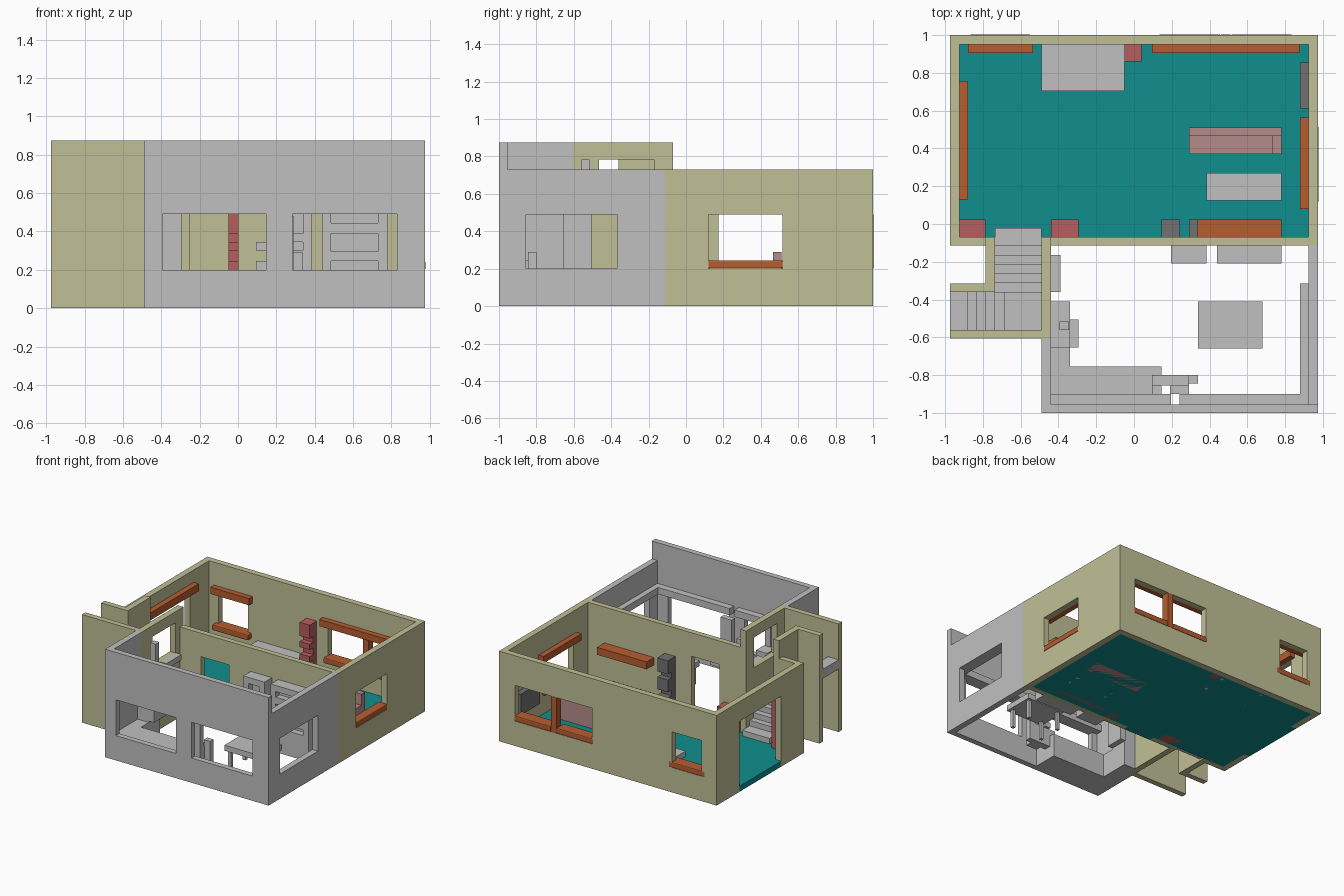
import bpy, bmesh

if "Cube" in bpy.data.objects:
    bpy.data.objects.remove(bpy.data.objects["Cube"], do_unlink=True)


def material(name, r, g, b):
    m = bpy.data.materials.new(name)
    m.use_nodes = True
    m.diffuse_color = (r, g, b, 1)
    bsdf = next(n for n in m.node_tree.nodes if n.type == 'BSDF_PRINCIPLED')
    bsdf.inputs["Base Color"].default_value = (r, g, b, 1)
    return m


GREY = material("light grey", 0.53, 0.53, 0.53)
KHAKI = material("khaki", 0.53, 0.53, 0.31)
TEAL = material("teal", 0.005, 0.27, 0.27)
ORANGE = material("orange", 0.47, 0.11, 0.03)
RED = material("red", 0.47, 0.11, 0.11)
PINK = material("dusty pink", 0.47, 0.26, 0.26)
DARK = material("dark grey", 0.165, 0.165, 0.165)


def part(name, mat, *boxes):
    """One object from boxes given as (x0, x1, y0, y1, z0, z1)."""
    bm = bmesh.new()
    for x0, x1, y0, y1, z0, z1 in boxes:
        for v in bmesh.ops.create_cube(bm, size=1)["verts"]:
            v.co = (x1 if v.co.x > 0 else x0,
                    y1 if v.co.y > 0 else y0,
                    z1 if v.co.z > 0 else z0)
    me = bpy.data.meshes.new(name)
    bm.to_mesh(me)
    bm.free()
    me.materials.append(mat)
    ob = bpy.data.objects.new(name, me)
    bpy.context.collection.objects.link(ob)
    return ob


def wall(name, mat, axis, side, span, height, holes=()):
    """Wall along an axis, side = its two faces, holes = (from, to, bottom, top)."""
    runs, pos = [], span[0]
    for a, b, z0, z1 in sorted(holes):
        runs += [(pos, a, 0, height), (a, b, 0, z0), (a, b, z1, height)]
        pos = b
    runs.append((pos, span[1], 0, height))
    boxes = []
    for a, b, z0, z1 in runs:
        if b - a > 1e-4 and z1 - z0 > 1e-4:
            boxes.append((a, b, *side, z0, z1) if axis == 'x' else (*side, a, b, z0, z1))
    return part(name, mat, *boxes)


def table(name, x0, x1, y0, y1, top, base, t=0.045, leg=0.025):
    boxes = [(x0, x1, y0, y1, top - t, top)]
    for x in (x0 + 0.02, x1 - 0.02 - leg):
        for y in (y0 + 0.02, y1 - 0.02 - leg):
            boxes.append((x, x + leg, y, y + leg, base, top - t))
    part(name, GREY, *boxes)


H, TALL = 0.73, 0.875
WZ = (0.2, 0.49)

# Main room shell
part("floor", TEAL, (-0.925, 0.925, -0.07, 0.95, 0, 0.045),
     (-0.975, -0.925, 0.175, 0.71, 0, 0.045), (-0.25, 0, -0.115, -0.07, 0, 0.045))
wall("back_wall", KHAKI, 'x', (0.95, 1), (-0.975, 0.975), H,
     [(-0.84, -0.575, *WZ), (0.14, 0.83, *WZ)])
wall("right_wall", KHAKI, 'y', (-0.975, -0.925), (-0.115, 0.95), H, [(0.175, 0.71, 0, 0.57)])
wall("left_wall", KHAKI, 'y', (0.925, 0.975), (-0.115, 0.95), H, [(0.12, 0.515, *WZ)])
wall("dividing_wall", KHAKI, 'x', (-0.115, -0.07), (-0.925, 0.925), H,
     [(-0.735, -0.49, 0, H), (-0.25, 0, 0, 0.54)])

# Stair hall walls
wall("hall_front_wall", KHAKI, 'x', (-0.605, -0.56), (-0.975, -0.44), TALL)
wall("hall_entry_wall", KHAKI, 'x', (-0.36, -0.315), (-0.975, -0.735), TALL)
wall("hall_outer_wall", KHAKI, 'y', (-0.785, -0.735), (-0.315, -0.07), TALL)
wall("hall_inner_wall", KHAKI, 'y', (-0.49, -0.44), (-0.56, -0.07), TALL,
     [(-0.465, -0.17, 0.54, 0.785)])

# Front room walls
wall("front_wall", GREY, 'x', (-1, -0.955), (-0.49, 0.975), TALL,
     [(-0.395, 0.145, *WZ), (0.285, 0.83, *WZ)])
wall("front_room_left_wall", GREY, 'y', (0.925, 0.975), (-0.955, -0.115), H,
     [(-0.855, -0.37, *WZ)])
wall("front_room_right_wall", GREY, 'y', (-0.49, -0.44), (-0.955, -0.605), TALL)

# Winding stairs with thin treads
RISE = 0.045
treads = [-0.02, -0.115, -0.163, -0.211, -0.26, -0.31, -0.36]
steps = [(-0.735, -0.49, treads[i + 1], treads[i],
          max(0, RISE * (i + 1) - 0.03), RISE * (i + 2)) for i in range(6)]
steps.append((-0.685, -0.49, -0.56, -0.36, RISE * 7 - 0.03, RISE * 8))
edges = [-0.685, -0.735, -0.785, -0.832, -0.88, -0.975]
steps += [(edges[i + 1], edges[i], -0.56, -0.36,
           RISE * (i + 8) - 0.03, RISE * (i + 9)) for i in range(5)]
part("stairs", GREY, *steps)

# Overhead beams above the openings
BZ = (0.49, 0.545)
part("back_beams", ORANGE, (-0.88, -0.535, 0.905, 0.95, *BZ), (0.095, 0.875, 0.905, 0.95, *BZ))
part("left_beam", ORANGE, (0.88, 0.925, 0.08, 0.565, *BZ))
part("right_beam", ORANGE, (-0.925, -0.88, 0.13, 0.755, 0.57, 0.63))
part("front_room_beams", GREY, (-0.44, 0.195, -0.955, -0.9, *BZ),
     (0.24, 0.925, -0.955, -0.9, *BZ), (0.88, 0.925, -0.9, -0.315, *BZ))

# Window sills with rounded edges, and the post of the double window
SZ = (0.2, 0.245)
for name, box in (("left_sill", (0.9, 0.978, 0.118, 0.517, *SZ)),
                  ("back_sill_single", (-0.87, -0.545, 0.905, 1.003, *SZ)),
                  ("back_sill_double_a", (0.13, 0.46, 0.905, 1.003, *SZ)),
                  ("back_sill_double_b", (0.51, 0.84, 0.905, 1.003, *SZ))):
    sill = part(name, ORANGE, box)
    bevel = sill.modifiers.new("soft_edges", 'BEVEL')
    bevel.width = 0.008
    bevel.segments = 2
part("window_post", ORANGE, (0.46, 0.51, 0.94, 1.002, 0.2, 0.49))


# Zigzag shelves: thin core against the wall with projecting blocks
def shelf(name, mat, x0, x1, y_wall, depth, tiers):
    mid = y_wall + depth * 0.5
    def span(y):
        return (min(y_wall, y), max(y_wall, y))
    boxes = [(x0, x1, *span(mid), 0, tiers[-1][1])]
    boxes += [(x0, x1, *span(y_wall + depth), a, b) for a, b in tiers]
    part(name, mat, *boxes)


shelf("red_shelf", RED, -0.05, 0.04, 0.95, -0.09, [(0, 0.15), (0.2, 0.245), (0.3, 0.345), (0.39, 0.5)])
shelf("dark_shelf", DARK, 0.145, 0.24, -0.07, 0.095, [(0, 0.05), (0.1, 0.2), (0.245, 0.345), (0.39, 0.5)])

# Main room furniture
part("red_cabinet_by_entry", RED, (-0.925, -0.785, -0.07, 0.025, 0, 0.44))
part("red_cabinet_by_stairs", RED, (-0.44, -0.295, -0.07, 0.025, 0, 0.25))
part("media_cabinet", DARK, (0.29, 0.73, -0.07, 0.025, 0, 0.15))
part("wall_shelf", ORANGE, (0.335, 0.78, -0.07, 0.025, 0.38, 0.44))
part("wall_unit", DARK, (0.88, 0.925, 0.61, 0.855, 0.18, 0.35))
part("sofa", PINK, (0.29, 0.78, 0.37, 0.465, 0, 0.15), (0.29, 0.78, 0.465, 0.51, 0, 0.29),
     (0.73, 0.78, 0.37, 0.465, 0, 0.2))
table("low_table", 0.385, 0.78, 0.125, 0.27, 0.15, 0)
table("large_table", -0.49, -0.05, 0.705, 0.95, 0.2, 0)

# Front room furniture
table("front_room_table", 0.34, 0.68, -0.66, -0.41, 0.19, 0)
part("front_room_bench", GREY, (-0.44, 0.145, -0.955, -0.755, 0, 0.19),
     (-0.44, -0.34, -0.755, -0.65, 0, 0.19))
part("stepped_stand", GREY, (0.19, 0.29, -0.9, -0.855, 0.1, 0.48),
     (0.285, 0.34, -0.845, -0.8, 0.1, 0.29), (0.095, 0.29, -0.855, -0.8, 0.1, 0.245),
     (0.095, 0.145, -0.9, -0.855, 0.3, 0.345))
part("corner_desk", GREY, (-0.44, -0.34, -0.655, -0.515, 0, 0.5),
     (-0.44, -0.34, -0.655, -0.41, 0.5, 0.55), (-0.34, -0.295, -0.655, -0.505, 0.2, 0.49),
     (-0.395, -0.345, -0.56, -0.515, 0.55, 0.785))
part("hall_window_ledge", GREY, (-0.44, -0.39, -0.36, -0.165, 0.495, 0.54))
part("open_cabinet", GREY, (0.44, 0.78, -0.16, -0.115, 0, 0.54),
     (0.44, 0.485, -0.21, -0.16, 0, 0.54), (0.73, 0.78, -0.21, -0.16, 0, 0.54),
     *[(0.485, 0.73, -0.21, -0.16, a, b)
       for a, b in ((0, 0.2), (0.245, 0.295), (0.39, 0.445), (0.49, 0.54))])
part("tiered_cabinet", GREY, (0.195, 0.385, -0.16, -0.115, 0, 0.54),
     (0.195, 0.24, -0.21, -0.16, 0, 0.54), (0.34, 0.385, -0.21, -0.16, 0, 0.54),
     (0.24, 0.34, -0.21, -0.16, 0, 0.3), (0.24, 0.34, -0.21, -0.16, 0.345, 0.39),
     (0.24, 0.34, -0.21, -0.16, 0.49, 0.54))
